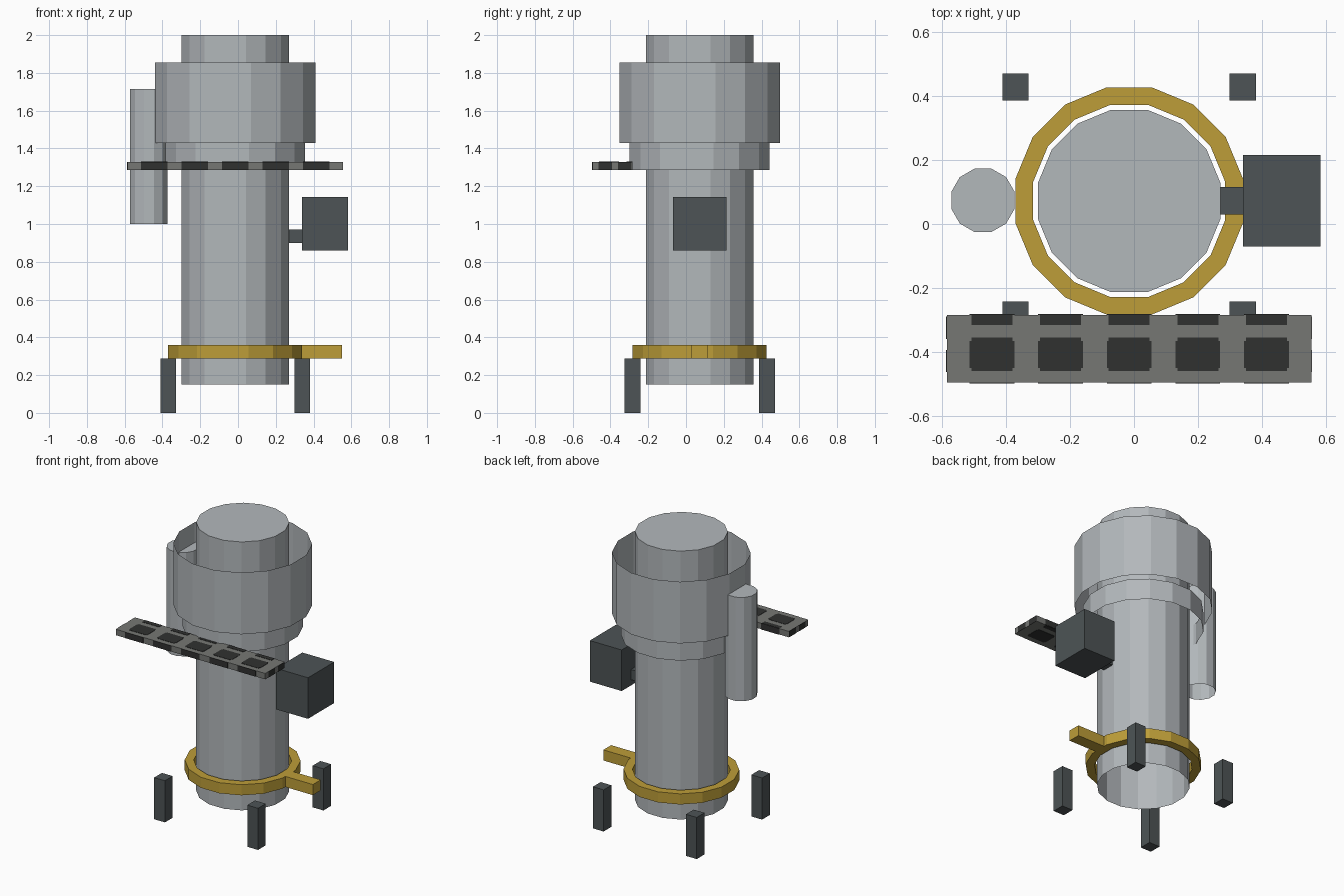
import bpy
import bmesh
import math

default = bpy.data.objects.get("Cube")
if default:
    bpy.data.objects.remove(default, do_unlink=True)


def material(name, r, g, b):
    m = bpy.data.materials.new(name)
    m.use_nodes = True
    m.diffuse_color = (r, g, b, 1)
    m.node_tree.nodes["Principled BSDF"].inputs["Base Color"].default_value = (r, g, b, 1)
    return m


STEEL = material("light steel", 0.45, 0.48, 0.50)
BRASS = material("brass", 0.51, 0.34, 0.04)
SLATE = material("dark slate", 0.075, 0.088, 0.092)
PANEL = material("panel grey", 0.18, 0.185, 0.175)
BLACK = material("panel black", 0.03, 0.031, 0.03)

CX, CY = -0.015, 0.072  # axis of the column


def finish(name, bm, mat):
    mesh = bpy.data.meshes.new(name)
    bm.to_mesh(mesh)
    bm.free()
    mesh.materials.append(mat)
    obj = bpy.data.objects.new(name, mesh)
    bpy.context.scene.collection.objects.link(obj)
    return obj


def add_box(bm, x0, x1, y0, y1, z0, z1):
    verts = bmesh.ops.create_cube(bm, size=1)["verts"]
    for v in verts:
        v.co.x = x1 if v.co.x > 0 else x0
        v.co.y = y1 if v.co.y > 0 else y0
        v.co.z = z1 if v.co.z > 0 else z0


def box(name, mat, *bounds):
    bm = bmesh.new()
    add_box(bm, *bounds)
    return finish(name, bm, mat)


def loop(bm, sides, flat_radius, z, x=CX, y=CY):
    """Regular polygon with flat sides facing the axes."""
    half = math.pi / sides
    r = flat_radius / math.cos(half)
    return [bm.verts.new((x + r * math.cos(half * (2 * i + 1)),
                          y + r * math.sin(half * (2 * i + 1)), z)) for i in range(sides)]


def bridge(bm, a, b):
    n = len(a)
    for i in range(n):
        j = (i + 1) % n
        bm.faces.new((a[i], a[j], b[j], b[i]))


def tube(name, flat_radius, z0, z1, sides=16, x=CX, y=CY, cap=False):
    bm = bmesh.new()
    low = loop(bm, sides, flat_radius, z0, x, y)
    high = loop(bm, sides, flat_radius, z1, x, y)
    bridge(bm, low, high)
    if cap:
        bm.faces.new(high)
    return finish(name, bm, STEEL)


# Column, open sleeves and side canister
tube("main_column", 0.285, 0.15, 2.0, cap=True)
tube("upper_sleeve", 0.425, 1.43, 1.855)
tube("lower_collar", 0.37, 1.285, 1.43)
tube("side_canister", 0.099, 1.0, 1.715, sides=12, x=-0.472, y=0.074, cap=True)

# Brass ring with handle
bm = bmesh.new()
rings = [loop(bm, 16, r, z) for r, z in
         ((0.355, 0.287), (0.355, 0.36), (0.30, 0.36), (0.30, 0.287))]
for k in range(4):
    bridge(bm, rings[k], rings[(k + 1) % 4])
add_box(bm, 0.31, 0.55, 0.03, 0.115, 0.287, 0.36)
finish("ring_with_handle", bm, BRASS)

# Control box and its arm
box("control_box", SLATE, 0.34, 0.583, -0.07, 0.215, 0.86, 1.143)
box("control_box_arm", SLATE, 0.265, 0.345, 0.03, 0.115, 0.90, 0.97)

# Four feet
for side, x in (("right", -0.37), ("left", 0.34)):
    for end, y in (("front", -0.284), ("back", 0.428)):
        box(f"{end}_{side}_foot", SLATE, x - 0.041, x + 0.041, y - 0.042, y + 0.042, 0, 0.287)

# Front shelf
X0, X1, Y0, Y1, Z0, Z1 = -0.585, 0.555, -0.496, -0.284, 1.287, 1.328
box("front_shelf", PANEL, X0, X1, Y0, Y1, Z0, Z1)

# Dark inlays on every side of the shelf
T = 0.002
bm = bmesh.new()
for i in range(5):
    x = CX + (i - 2) * 0.2145
    for z in (Z0, Z1):
        add_box(bm, x - 0.064, x + 0.064, -0.46, -0.355, z - T, z + T)
        add_box(bm, x - 0.07, x + 0.07, -0.45, -0.365, z - T, z + T)
        add_box(bm, x - 0.064, x + 0.064, -0.316, Y1, z - T, z + T)
    for y in (Y0, Y1):
        add_box(bm, x - 0.07, x + 0.07, y - T, y + T, Z0, Z1)
for x in (X0, X1):
    for y in (-0.428, -0.324):
        add_box(bm, x - T, x + T, y - 0.035, y + 0.035, Z0, Z1)
finish("shelf_inlays", bm, BLACK)
